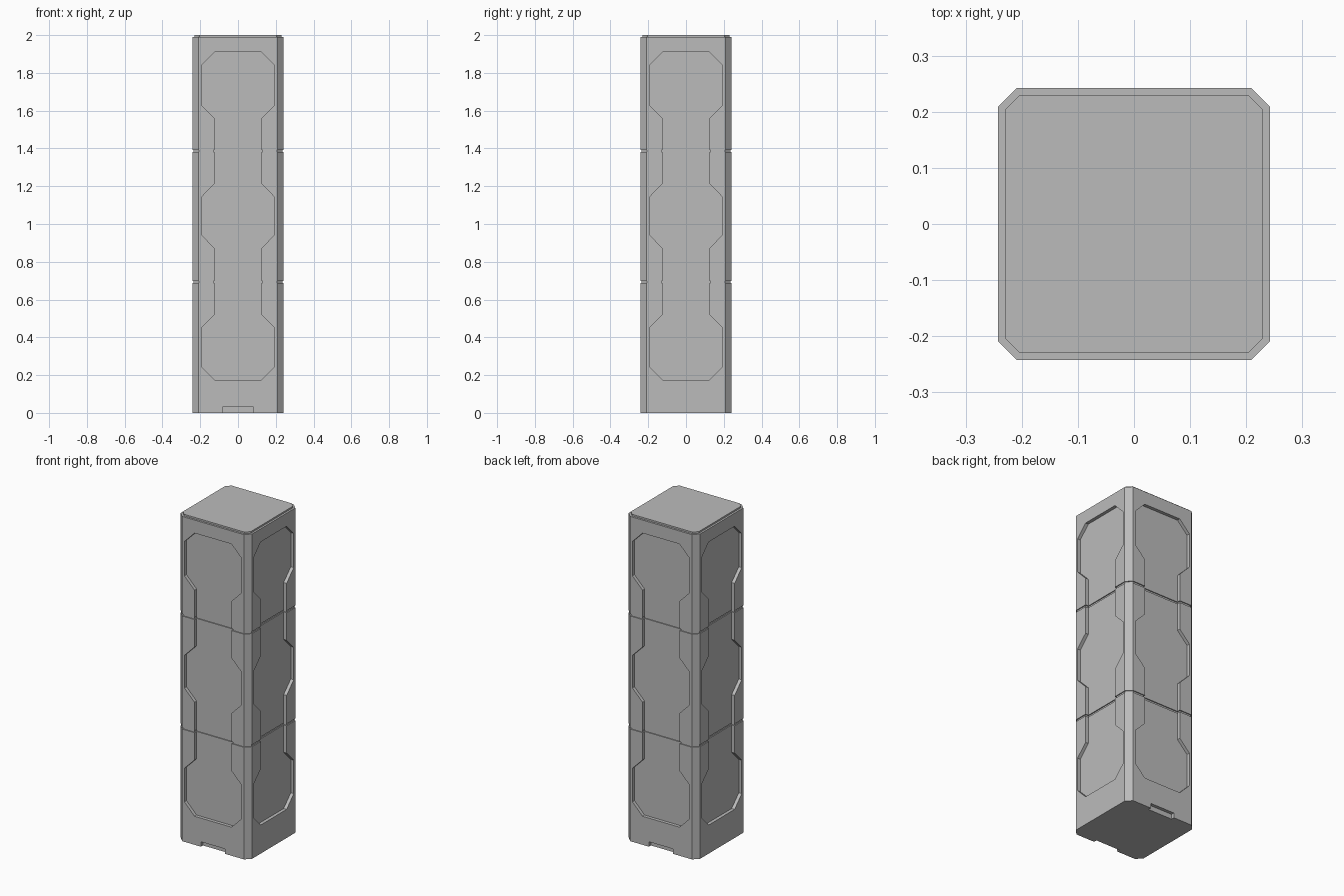
import bpy, bmesh
from math import pi
from mathutils import Matrix, Vector

cube = bpy.data.objects.get("Cube")
if cube:
    bpy.data.objects.remove(cube, do_unlink=True)

HALF, CORNER = 0.242, 0.209        # half width, start of the corner chamfer
PANEL, GROOVE = 0.02, 0.006        # recess depths
GROOVES = (0.693, 1.386)

stone = bpy.data.materials.new("plain grey")
stone.use_nodes = True
GREY = (0.5, 0.5, 0.5, 1)
stone.diffuse_color = GREY
stone.node_tree.nodes["Principled BSDF"].inputs["Base Color"].default_value = GREY


def make_object(name, bm):
    bmesh.ops.recalc_face_normals(bm, faces=bm.faces)
    mesh = bpy.data.meshes.new(name)
    bm.to_mesh(mesh)
    bm.free()
    mesh.materials.append(stone)
    obj = bpy.data.objects.new(name, mesh)
    bpy.context.collection.objects.link(obj)
    return obj


def octagon(inset, z):
    """Chamfered square, moved inward by inset."""
    h, c = HALF - inset, CORNER - inset * 0.42
    right = [(h, -c), (h, c)]
    pts = []
    for x, y in right:
        pts.append((x, y))
    for turn in range(3):
        pts += [(-y, x) for x, y in pts[-2:]]
    return [(x, y, z) for x, y in pts]


def add_prism(bm, outline, depth):
    """Extrude an x-z outline inward from the front, repeated by the caller."""
    front = [bm.verts.new((x, -HALF - 0.05, z)) for x, z in outline]
    face = bm.faces.new(front)
    back = bmesh.ops.extrude_face_region(bm, geom=[face])["geom"]
    moved = [v for v in back if isinstance(v, bmesh.types.BMVert)]
    bmesh.ops.translate(bm, verts=moved, vec=Vector((0, depth + 0.05, 0)))
    return front + moved


def box_outline(w, z0, z1):
    return [(-w, z0), (w, z0), (w, z1), (-w, z1)]


def cutter(name, outlines, depth, sides):
    bm = bmesh.new()
    for k in sides:
        for outline in outlines:
            verts = add_prism(bm, outline, depth)
            bmesh.ops.rotate(bm, verts=verts, matrix=Matrix.Rotation(k * pi / 2, 3, 'Z'))
    obj = make_object(name, bm)
    obj.hide_render = True
    return obj


# Pillar shaft: stacked rings with two grooves and a stepped cap
levels = [(0, 0)]
for z in GROOVES:
    levels += [(0, z - 0.006), (GROOVE, z - 0.006), (GROOVE, z + 0.006), (0, z + 0.006)]
levels += [(0, 1.99), (0.012, 1.99), (0.012, 2.0)]
bm = bmesh.new()
rings = [[bm.verts.new(p) for p in octagon(i, z)] for i, z in levels]
for low, high in zip(rings, rings[1:]):
    for i in range(8):
        j = (i + 1) % 8
        bm.faces.new((low[i], low[j], high[j], high[i]))
bm.faces.new(rings[0])
bm.faces.new(rings[-1])
pillar = make_object("pillar", bm)

# Recessed panel outline: three wide bays joined by narrow waists
WIDE, NARROW = 0.194, 0.125
edge = []
for z0, z1 in ((0.175, 0.52), (0.873, 1.212), (1.56, 1.91)):
    edge += [(NARROW, z0), (WIDE, z0 + 0.07), (WIDE, z1 - 0.07), (NARROW, z1)]
panel = edge + [(-x, z) for x, z in reversed(edge)]

cutters = [
    cutter("panel_cutter", [panel], PANEL, range(4)),
    cutter("panel_groove_cutter",
           [box_outline(NARROW + GROOVE, z - 0.006, z + 0.006) for z in GROOVES],
           PANEL + GROOVE, range(4)),
    cutter("base_slot_cutter", [box_outline(0.083, -0.05, 0.03)], PANEL, (0, 2)),
]

# Carve the recesses, then drop the cutters
bpy.context.view_layer.objects.active = pillar
for c in cutters:
    mod = pillar.modifiers.new(c.name, 'BOOLEAN')
    mod.operation, mod.solver, mod.object = 'DIFFERENCE', 'EXACT', c
    bpy.ops.object.modifier_apply(modifier=mod.name)
    bpy.data.objects.remove(c, do_unlink=True)
